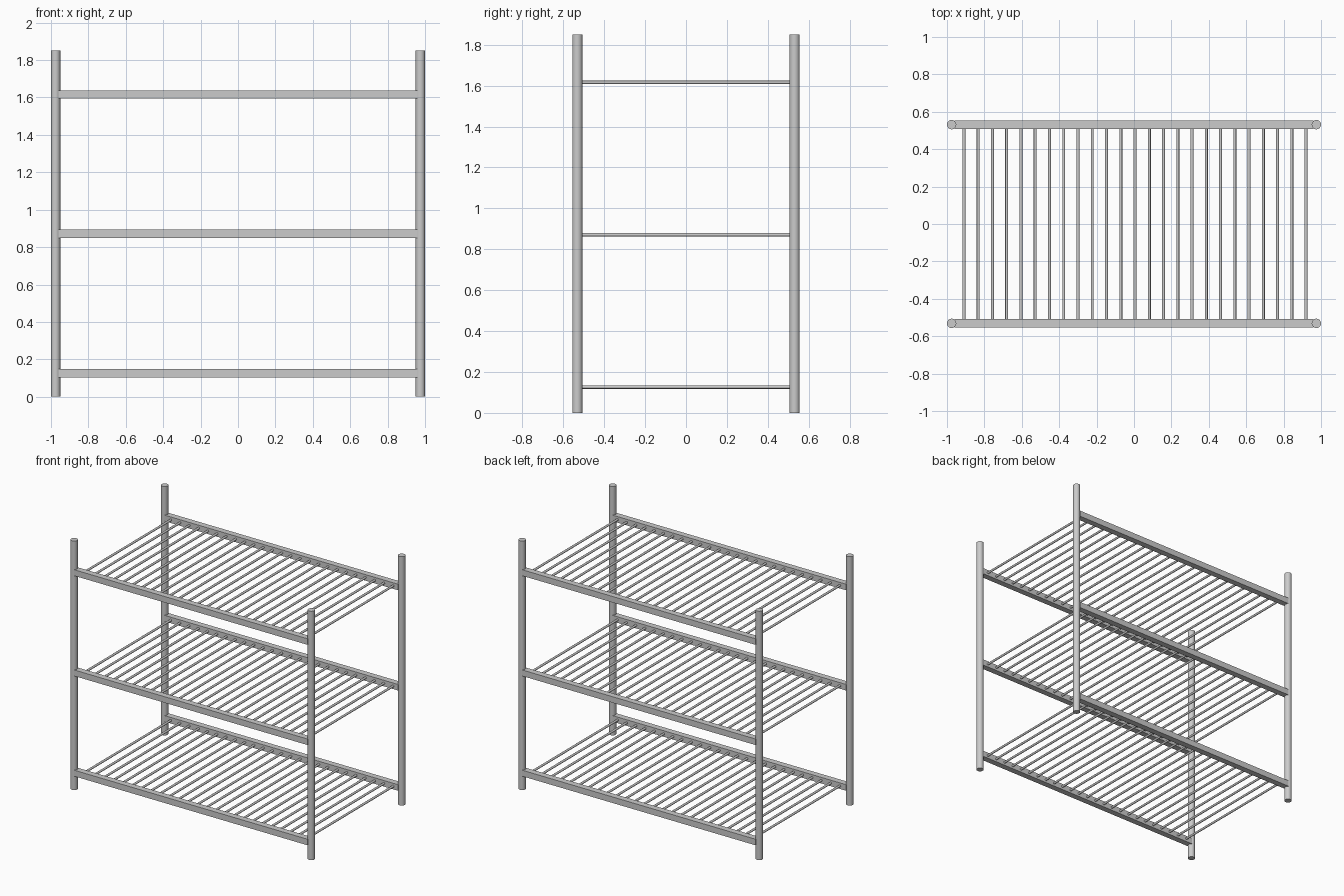
import bpy
from math import radians

if "Cube" in bpy.data.objects:
    bpy.data.objects.remove(bpy.data.objects["Cube"])

POST_X, POST_Y, POST_R, HEIGHT = 0.975, 0.531, 0.025, 1.85
LEVELS = (("lower", 0.126), ("middle", 0.871), ("upper", 1.616))
ROD_COUNT, ROD_START, ROD_STEP = 25, -0.909, 0.0762


def cylinder(name, radius, depth, loc, rot=(0, 0, 0), sides=24):
    bpy.ops.mesh.primitive_cylinder_add(vertices=sides, radius=radius, depth=depth,
                                        location=loc, rotation=rot)
    obj = bpy.context.object
    obj.name = name
    bpy.ops.object.shade_smooth_by_angle(angle=radians(35))
    return obj


def box(name, size, loc):
    bpy.ops.mesh.primitive_cube_add(size=1, location=loc)
    obj = bpy.context.object
    obj.name = name
    obj.scale = size
    bpy.ops.object.transform_apply(location=False, rotation=False, scale=True)
    return obj


# Four round upright posts
for side_y, sy in (("front", -1), ("back", 1)):
    for side_x, sx in (("left", -1), ("right", 1)):
        cylinder(f"{side_y}_{side_x}_post", POST_R, HEIGHT,
                 (sx * POST_X, sy * POST_Y, HEIGHT / 2))

for level, z in LEVELS:
    # Square rails joining the posts along front and back
    for side, sy in (("front", -1), ("back", 1)):
        box(f"{level}_{side}_rail", (1.92, 0.045, 0.045), (0, sy * POST_Y, z))

    # Row of thin rods forming the shelf
    rods = cylinder(f"{level}_shelf_rods", 0.008, 2 * POST_Y - 0.03,
                    (ROD_START, 0, z), (radians(90), 0, 0), sides=16)
    array = rods.modifiers.new("rod_row", 'ARRAY')
    array.count = ROD_COUNT
    array.use_relative_offset = False
    array.use_constant_offset = True
    array.constant_offset_displace = (ROD_STEP, 0, 0)
